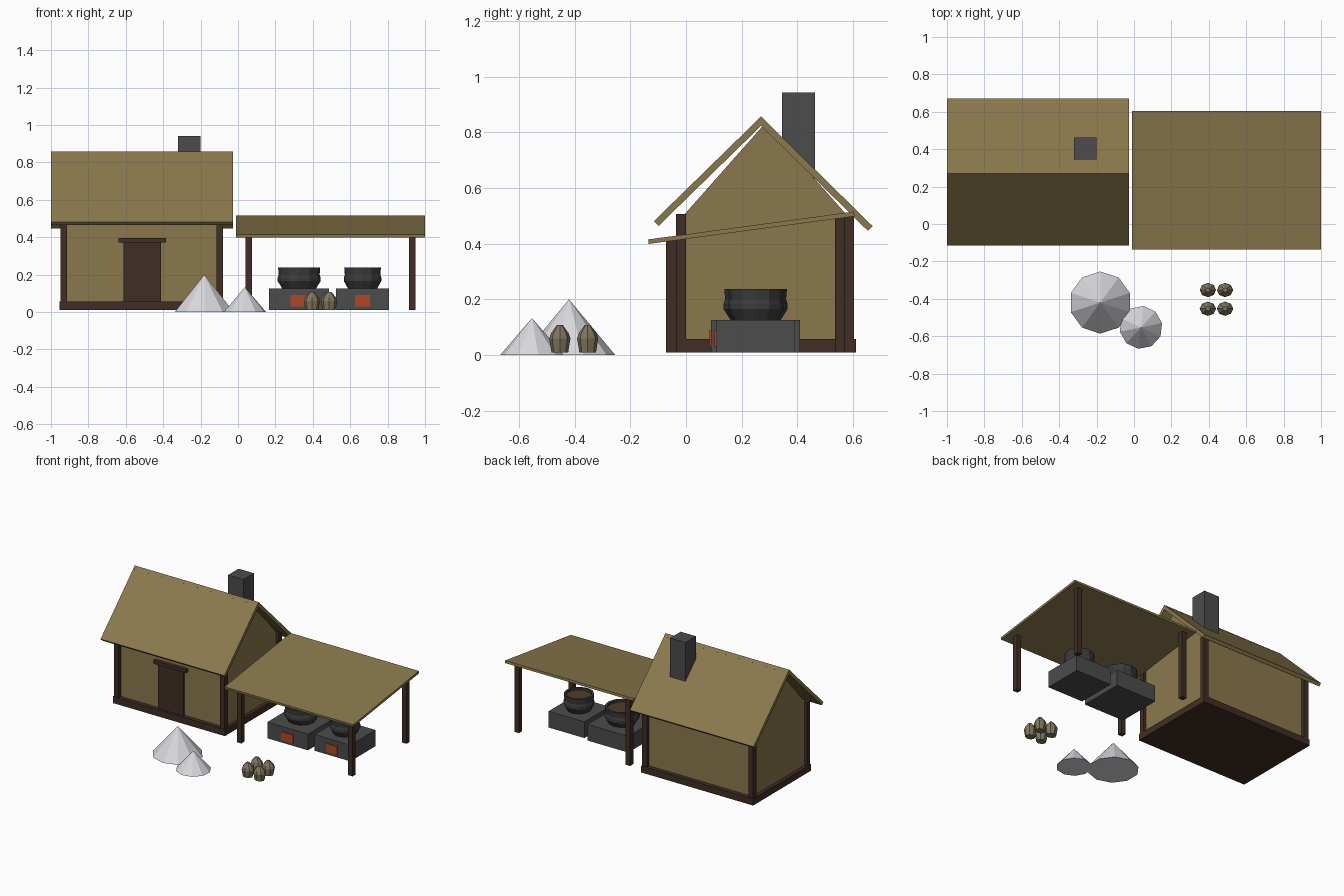
import bpy, bmesh, math

if "Cube" in bpy.data.objects:
    bpy.data.objects.remove(bpy.data.objects["Cube"])


def material(name, r, g, b):
    lin = [((c / 255 + 0.055) / 1.055) ** 2.4 for c in (r, g, b)]
    m = bpy.data.materials.new(name)
    m.diffuse_color = (*lin, 1)
    m.use_nodes = True
    m.node_tree.nodes["Principled BSDF"].inputs["Base Color"].default_value = m.diffuse_color
    return m


THATCH = material("straw_tan", 139, 121, 77)
WOOD = material("dark_wood", 64, 46, 37)
STONE = material("grey_stone", 76, 76, 76)
IRON = material("black_iron", 58, 59, 60)
FIRE = material("ember_orange", 176, 70, 38)
BRINE = material("brown_brine", 84, 58, 42)
SALT = material("white_salt", 216, 216, 222)
SACK = material("sack_cloth", 128, 118, 94)


def finish(name, bm, mat):
    bmesh.ops.recalc_face_normals(bm, faces=bm.faces)
    me = bpy.data.meshes.new(name)
    bm.to_mesh(me)
    bm.free()
    me.materials.append(mat)
    ob = bpy.data.objects.new(name, me)
    bpy.context.collection.objects.link(ob)
    return ob


def extrude_x(name, profile, x0, x1, mat):
    """Extrude a (y, z) profile from x0 to x1."""
    bm = bmesh.new()
    f = bm.faces.new([bm.verts.new((x0, y, z)) for y, z in profile])
    res = bmesh.ops.extrude_face_region(bm, geom=[f])
    for v in res["geom"]:
        if isinstance(v, bmesh.types.BMVert):
            v.co.x = x1
    return finish(name, bm, mat)


def box(name, x, y, z, mat):
    return extrude_x(name, [(y[0], z[0]), (y[1], z[0]), (y[1], z[1]), (y[0], z[1])], x[0], x[1], mat)


def lathe(name, cx, cy, profile, sides, mat, sx=1.0, turn=0.0):
    """Faceted solid of revolution from (radius, z) rings, capped at both ends."""
    bm = bmesh.new()
    rings = []
    for r, z in profile:
        ring = []
        for i in range(sides):
            a = turn + math.tau * i / sides
            ring.append(bm.verts.new((cx + sx * r * math.cos(a), cy + r * math.sin(a), z)))
        rings.append(ring)
    for lo, hi in zip(rings, rings[1:]):
        for i in range(sides):
            j = (i + 1) % sides
            bm.faces.new((lo[i], lo[j], hi[j], hi[i]))
    bm.faces.new(rings[0])
    bm.faces.new(rings[-1])
    return finish(name, bm, mat)


def cone(name, cx, cy, r, h, sides, turn):
    bm = bmesh.new()
    ring = [bm.verts.new((cx + r * math.cos(turn + math.tau * i / sides),
                          cy + r * math.sin(turn + math.tau * i / sides), 0)) for i in range(sides)]
    tip = bm.verts.new((cx, cy, h))
    bm.faces.new(ring)
    for i in range(sides):
        bm.faces.new((ring[i], ring[(i + 1) % sides], tip))
    return finish(name, bm, SALT)


# House: plinth, gabled walls, corner posts
box("house_plinth", (-0.955, -0.075), (-0.04, 0.61), (0.01, 0.057), WOOD)
extrude_x("house_walls", [(-0.01, 0.05), (0.58, 0.05), (0.58, 0.5), (0.284, 0.832), (-0.01, 0.5)],
          -0.93, -0.1, THATCH)
for sx, x in (("left", -0.95), ("right", -0.115)):
    for sy, y in (("front", -0.036), ("back", 0.568)):
        box(f"house_post_{sy}_{sx}", (x, x + 0.036), (y, y + 0.036), (0.05, 0.506), WOOD)

# House roof slabs and chimney
extrude_x("house_roof_front", [(0.27, 0.857), (-0.115, 0.481), (-0.098, 0.464), (0.287, 0.84)],
          -1.0, -0.027, THATCH)
extrude_x("house_roof_back", [(0.269, 0.857), (0.67, 0.463), (0.653, 0.446), (0.252, 0.84)],
          -1.0, -0.027, THATCH)
box("chimney", (-0.32, -0.2), (0.345, 0.463), (0.5, 0.942), STONE)

# Door and lintel
box("door", (-0.612, -0.412), (-0.025, 0.0), (0.05, 0.375), WOOD)
box("door_lintel", (-0.64, -0.386), (-0.036, 0.0), (0.372, 0.396), WOOD)

# Open lean-to: sloping roof on four posts
extrude_x("shed_roof", [(-0.136, 0.415), (-0.134, 0.399), (0.605, 0.498), (0.603, 0.515)],
          -0.01, 1.0, THATCH)
for sx, x in (("left", 0.04), ("right", 0.914)):
    for sy, y, top in (("front", -0.071, 0.412), ("back", 0.535, 0.493)):
        box(f"shed_post_{sy}_{sx}", (x, x + 0.036), (y, y + 0.036), (0.01, top), WOOD)

# Stoves with fire openings and brine pots
for tag, cx, half, r in (("left", 0.327, 0.16, 0.115), ("right", 0.666, 0.141, 0.1)):
    cy = 0.25
    box(f"stove_{tag}", (cx - half, cx + half), (cy - half, cy + half), (0.01, 0.125), STONE)
    w = half * 0.29
    box(f"fire_opening_{tag}", (cx - w, cx + w), (cy - half - 0.006, cy - half + 0.003),
        (0.03, 0.09), FIRE)
    lathe(f"pot_{tag}", cx, cy,
          [(r * 0.75, 0.12), (r, 0.165), (r, 0.183), (r * 0.95, 0.2), (r * 0.98, 0.237),
           (r * 0.84, 0.237), (r * 0.84, 0.215)], 12, IRON)
    lathe(f"brine_{tag}", cx, cy, [(r * 0.83, 0.21), (r * 0.83, 0.222)], 12, BRINE)

# Salt heaps
cone("salt_heap_large", -0.18, -0.42, 0.166, 0.2, 10, math.pi / 2)
cone("salt_heap_small", 0.037, -0.553, 0.115, 0.133, 10, 0.2)

# Sacks in a two by two group
for i in range(2):
    for j in range(2):
        lathe(f"sack_{i}_{j}", 0.395 + 0.092 * i, -0.453 + 0.1 * j,
              [(0.03, 0.01), (0.038, 0.06), (0.032, 0.078), (0.011, 0.107)], 8, SACK, sx=1.15)
